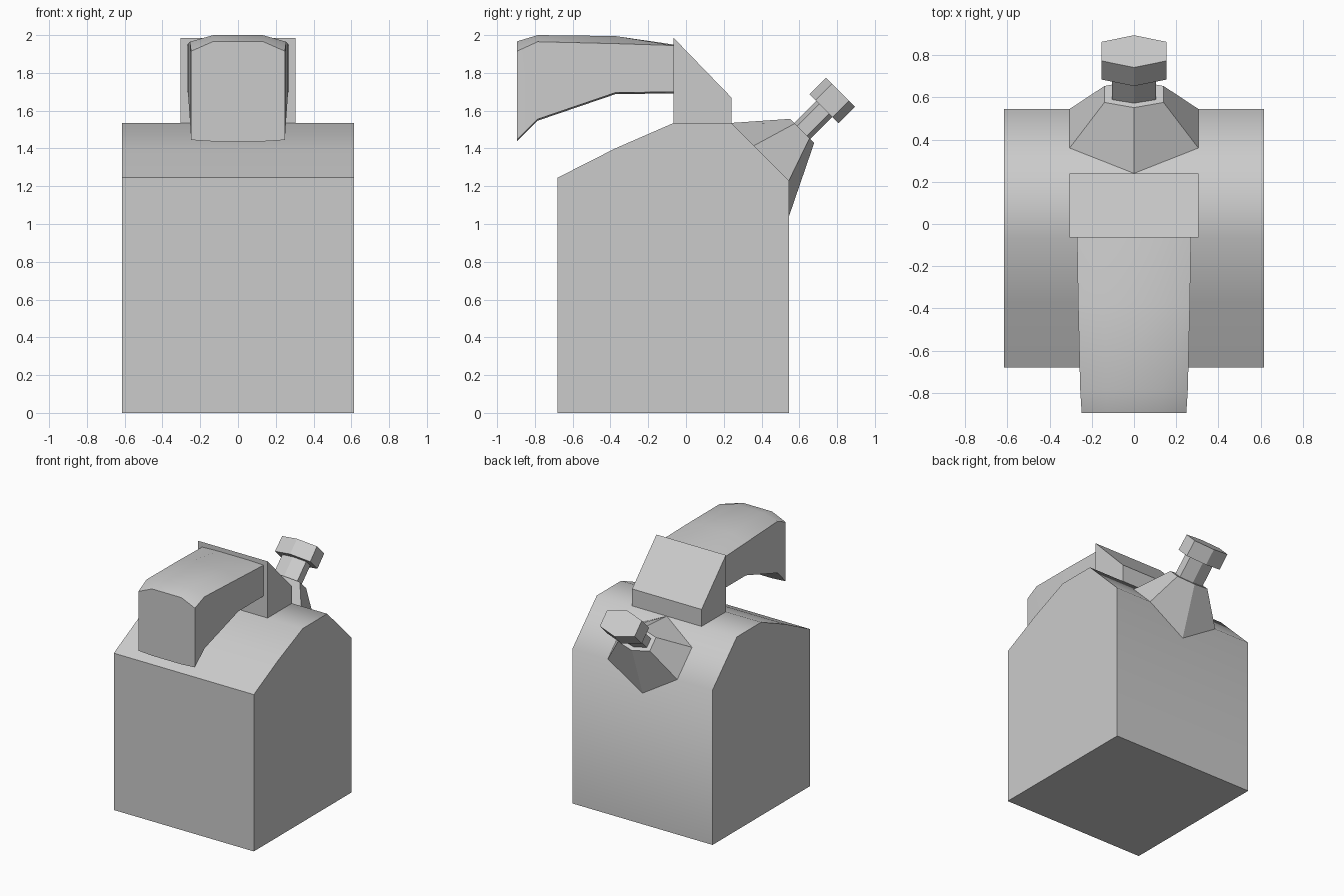
import bpy, bmesh
from math import radians, sqrt

if "Cube" in bpy.data.objects:
    bpy.data.objects.remove(bpy.data.objects["Cube"])


def loft(name, rings, smooth=None):
    """Skin a list of equal-length closed rings and cap both ends."""
    bm = bmesh.new()
    loops = [[bm.verts.new(p) for p in ring] for ring in rings]
    n = len(loops[0])
    for a, b in zip(loops, loops[1:]):
        for i in range(n):
            j = (i + 1) % n
            bm.faces.new((a[i], a[j], b[j], b[i]))
    bm.faces.new(loops[0][::-1])
    bm.faces.new(loops[-1])
    bmesh.ops.recalc_face_normals(bm, faces=bm.faces)
    mesh = bpy.data.meshes.new(name)
    bm.to_mesh(mesh)
    bm.free()
    ob = bpy.data.objects.new(name, mesh)
    bpy.context.collection.objects.link(ob)
    if smooth:
        bpy.ops.object.select_all(action='DESELECT')
        ob.select_set(True)
        bpy.context.view_layer.objects.active = ob
        bpy.ops.object.shade_smooth_by_angle(angle=radians(smooth))
    return ob


def extrude_x(name, profile, half, smooth=None):
    return loft(name, [[(x, y, z) for y, z in profile] for x in (-half, half)], smooth)


def tilted_hex(cy, cz, half_x, tip, side):
    """Hexagon facing up and back at 45 degrees, corners at top and bottom."""
    pts = [(0, tip), (half_x, side), (half_x, -side),
           (0, -tip), (-half_x, -side), (-half_x, side)]
    k = 1 / sqrt(2)
    return [(x, cy - s * k, cz + s * k) for x, s in pts]


# Can body
extrude_x("can_body", [(-0.68, 0), (0.545, 0), (0.545, 1.23), (0.24, 1.535),
                       (-0.065, 1.535), (-0.375, 1.4), (-0.68, 1.245)], 0.615, 50)

# Wedge that carries the handle
extrude_x("handle_mount", [(-0.065, 1.53), (0.24, 1.53),
                           (0.24, 1.67), (-0.065, 1.985)], 0.305)

# Overhanging handle: y, half width, bottom, side top, crown
stations = [(-0.065, 0.27, 1.70, 1.945, 1.95),
            (-0.375, 0.265, 1.695, 1.955, 1.995),
            (-0.785, 0.255, 1.555, 1.965, 2.0),
            (-0.895, 0.248, 1.445, 1.915, 1.967)]
loft("handle", [[(-w, y, zb), (-0.13, y, zb - 0.008), (0.13, y, zb - 0.008), (w, y, zb),
                 (w, y, zs), (0.13, y, zc), (-0.13, y, zc), (-w, y, zs)]
                for y, w, zb, zs, zc in stations], 40)

# Spout cone, its foot following the bend of the body
foot = [(0, 0.24, 1.535), (0.305, 0.36, 1.415), (0.305, 0.545, 1.23),
        (0, 0.545, 1.04), (-0.305, 0.545, 1.23), (-0.305, 0.36, 1.415)]
loft("spout_cone", [foot, tilted_hex(0.615, 1.493, 0.14, 0.09, 0.055)])

# Spout neck and cap
loft("spout_neck", [tilted_hex(0.61, 1.488, 0.105, 0.06, 0.036),
                    tilted_hex(0.745, 1.623, 0.105, 0.06, 0.036)])
loft("spout_cap", [tilted_hex(0.73, 1.61, 0.155, 0.108, 0.064),
                   tilted_hex(0.818, 1.698, 0.153, 0.108, 0.064)])
